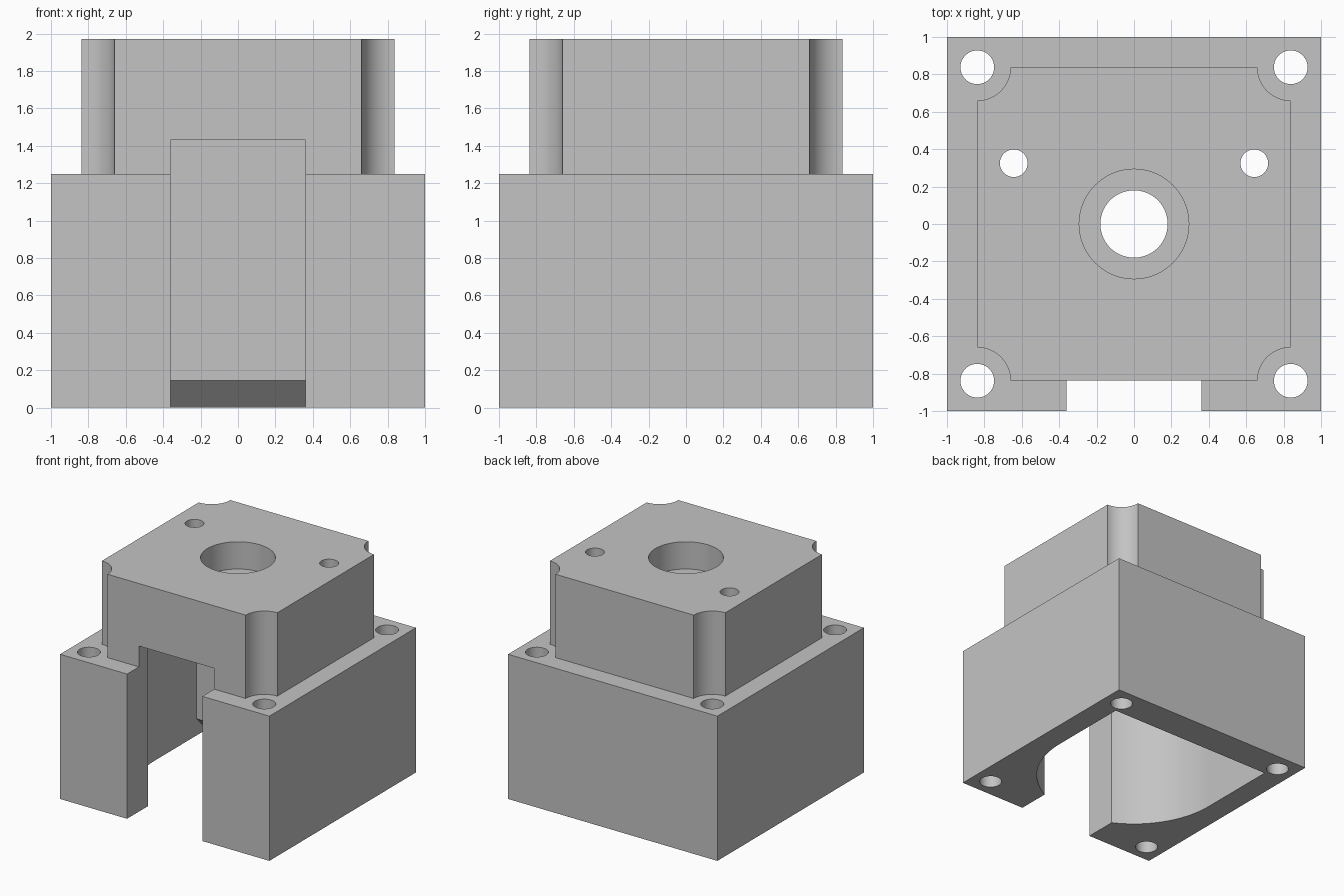
import bpy, bmesh, math

cube = bpy.data.objects.get("Cube")
if cube:
    bpy.data.objects.remove(cube, do_unlink=True)

grey = bpy.data.materials.new("plain grey")
grey.use_nodes = True
colour = (0.55, 0.55, 0.55, 1)
grey.diffuse_color = colour
grey.node_tree.nodes["Principled BSDF"].inputs["Base Color"].default_value = colour


def arc(cx, cy, r, start, end, steps):
    """Points on an arc, angles in degrees."""
    angles = [math.radians(start + (end - start) * i / steps) for i in range(steps + 1)]
    return [(cx + r * math.cos(a), cy + r * math.sin(a)) for a in angles]


def loft(name, rings):
    """Closed solid through (outline, height) rings with equal point counts."""
    bm = bmesh.new()
    loops = [[bm.verts.new((x, y, z)) for x, y in pts] for pts, z in rings]
    for low, high in zip(loops, loops[1:]):
        for i in range(len(low)):
            j = (i + 1) % len(low)
            bm.faces.new((low[i], low[j], high[j], high[i]))
    bm.faces.new(loops[0][::-1])
    bm.faces.new(loops[-1])
    bmesh.ops.recalc_face_normals(bm, faces=bm.faces)
    mesh = bpy.data.meshes.new(name)
    bm.to_mesh(mesh)
    bm.free()
    mesh.materials.append(grey)
    ob = bpy.data.objects.new(name, mesh)
    bpy.context.collection.objects.link(ob)
    return ob


def cylinder(name, x, y, r, bottom, top, sides=64):
    pts = arc(x, y, r, 0, 360, sides)[:-1]
    return loft(name, [(pts, bottom), (pts, top)])


def combine(target, tool, operation):
    """Apply a boolean and discard the tool."""
    tool.hide_render = True
    mod = target.modifiers.new(tool.name, "BOOLEAN")
    mod.object, mod.operation, mod.solver = tool, operation, "EXACT"
    bpy.ops.object.select_all(action="DESELECT")
    bpy.context.view_layer.objects.active = target
    target.select_set(True)
    bpy.ops.object.modifier_apply(modifier=mod.name)
    bpy.data.objects.remove(tool, do_unlink=True)


BASE_TOP, TOP, CAVITY_TOP = 1.25, 1.97, 1.43
BOLT = 0.838

# Square base
square = [(-1, -1), (1, -1), (1, 1), (-1, 1)]
housing = loft("housing", [(square, 0), (square, BASE_TOP)])

# Upper block with scalloped corners clearing the bolts
scalloped = []
for k, (sx, sy) in enumerate([(1, 1), (-1, 1), (-1, -1), (1, -1)]):
    scalloped += arc(sx * BOLT, sy * BOLT, 0.178, 270 + 90 * k, 180 + 90 * k, 24)
combine(housing, loft("upper_block", [(scalloped, 1.0), (scalloped, TOP)]), "UNION")

# U-shaped cavity with front slot, flaring at the back of its underside
R, SLOT, BACK, FLARE = 0.8, 0.36, 0.575, 0.145
a = math.degrees(math.acos(SLOT / R))


def cavity_outline(back):
    return ([(-R, back)] + arc(0, 0, R, 180, 180 + a, 32)
            + [(-SLOT, -1.1), (SLOT, -1.1)]
            + arc(0, 0, R, 360 - a, 360, 32) + [(R, back)])


cavity = loft("cavity_cutter", [(cavity_outline(BACK + FLARE + 0.1), -0.1),
                                (cavity_outline(BACK), FLARE),
                                (cavity_outline(BACK), CAVITY_TOP)])
combine(housing, cavity, "DIFFERENCE")

# Centre bore with counterbore
combine(housing, cylinder("bore", 0, 0, 0.18, 1.3, 2.1, 96), "DIFFERENCE")
combine(housing, cylinder("counterbore", 0, 0, 0.293, 1.735, 2.1, 96), "DIFFERENCE")

# Corner bolt holes and the two small holes in the top
for sx in (-1, 1):
    combine(housing, cylinder("small_hole", sx * 0.643, 0.325, 0.074, 1.3, 2.1), "DIFFERENCE")
    for sy in (-1, 1):
        combine(housing, cylinder("bolt_hole", sx * BOLT, sy * BOLT, 0.09, -0.1, 1.4), "DIFFERENCE")

bpy.ops.object.shade_smooth_by_angle(angle=math.radians(30))
